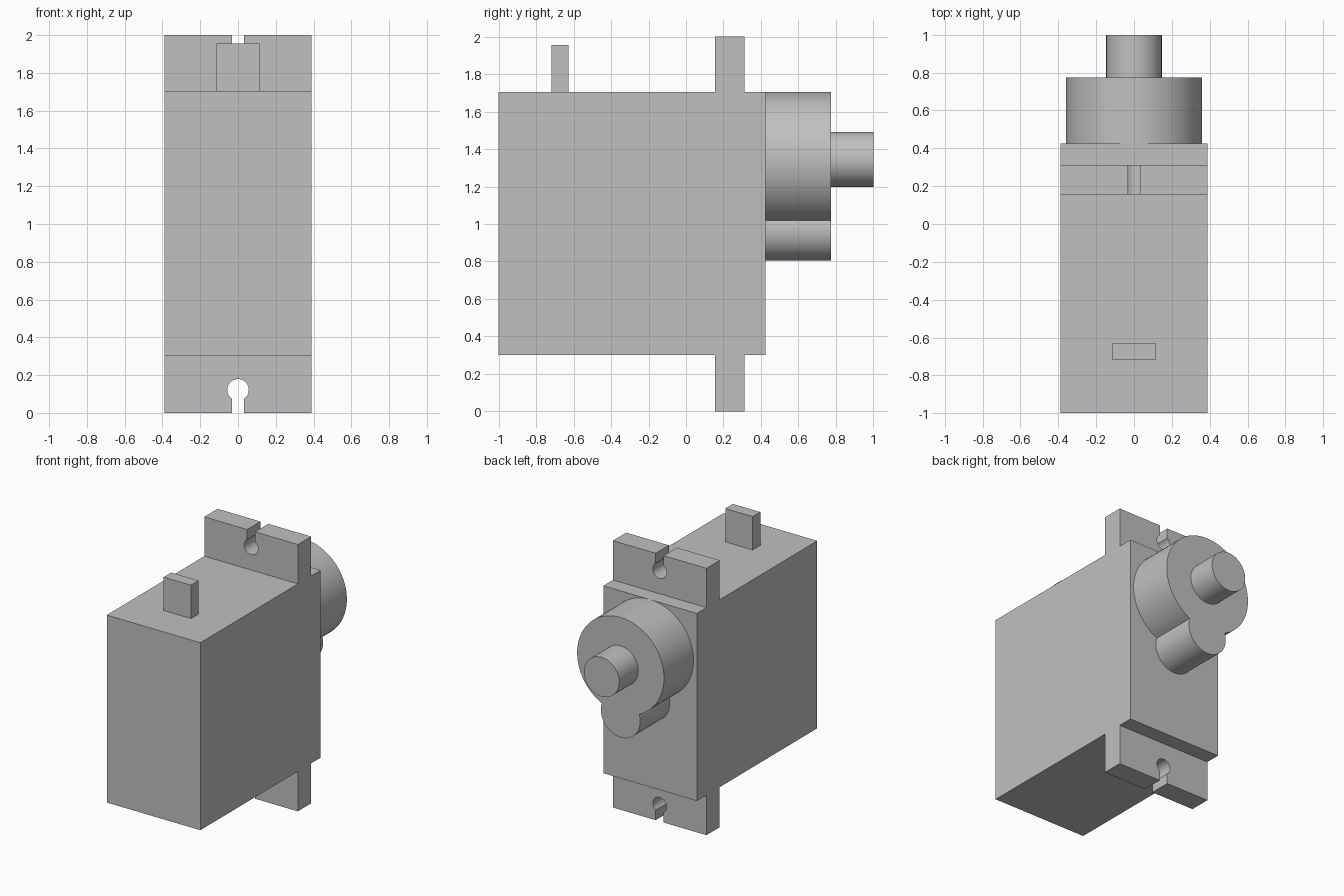
import bpy, bmesh
from math import sin, cos, asin, acos, pi, radians

cube = bpy.data.objects.get("Cube")
if cube:
    bpy.data.objects.remove(cube, do_unlink=True)

grey = bpy.data.materials.new("plain grey")
grey.use_nodes = True
colour = (0.53, 0.53, 0.53, 1)
grey.diffuse_color = colour
grey.node_tree.nodes["Principled BSDF"].inputs["Base Color"].default_value = colour


def arc(cz, r, start, end, steps):
    """Points (x, z) on a circle centred on x = 0."""
    angles = [start + (end - start) * i / steps for i in range(steps + 1)]
    return [(r * cos(a), cz + r * sin(a)) for a in angles]


def rect(half_width, z0, z1):
    return [(-half_width, z0), (half_width, z0), (half_width, z1), (-half_width, z1)]


def extrude(name, outline, y0, y1):
    """Solid made by sweeping an (x, z) outline from y0 to y1."""
    bm = bmesh.new()
    face = bm.faces.new([bm.verts.new((x, y0, z)) for x, z in outline])
    swept = bmesh.ops.extrude_face_region(bm, geom=[face])["geom"]
    verts = [v for v in swept if isinstance(v, bmesh.types.BMVert)]
    bmesh.ops.translate(bm, verts=verts, vec=(0, y1 - y0, 0))
    bmesh.ops.recalc_face_normals(bm, faces=bm.faces)
    mesh = bpy.data.meshes.new(name)
    bm.to_mesh(mesh)
    bm.free()
    mesh.materials.append(grey)
    obj = bpy.data.objects.new(name, mesh)
    bpy.context.collection.objects.link(obj)
    bpy.ops.object.select_all(action="DESELECT")
    obj.select_set(True)
    bpy.context.view_layer.objects.active = obj
    bpy.ops.object.shade_smooth_by_angle(angle=radians(30))
    return obj


HALF, BOTTOM, TOP, HEIGHT = 0.388, 0.30, 1.705, 2.0

# Case and cable stub
extrude("case", rect(HALF, BOTTOM, TOP), -1.0, 0.425)
extrude("cable_stub", rect(0.113, TOP, 1.955), -0.718, -0.628)

# Mounting ears, each with a keyhole slot open at its outer edge
slot, hole_r, hole_z = 0.033, 0.057, 0.122
a = acos(slot / hole_r)
lower = [(-HALF, 0), (-slot, 0)]
lower += arc(hole_z, hole_r, pi + a, -a, 32)
lower += [(slot, 0), (HALF, 0), (HALF, BOTTOM), (-HALF, BOTTOM)]
upper_end = HEIGHT - TOP
upper = [(x, HEIGHT - min(z, upper_end)) for x, z in lower]
extrude("lower_ear", lower, 0.155, 0.312)
extrude("upper_ear", upper, 0.155, 0.312)

# Gear housing: a large round lobe joined to a small one below
big_z, big_r, small_z, small_r = 1.345, 0.36, 0.968, 0.163
gap = big_z - small_z
drop = (gap ** 2 + big_r ** 2 - small_r ** 2) / (2 * gap)
b = asin(drop / big_r)
s = asin((gap - drop) / small_r)
housing = arc(big_z, big_r, -b, pi + b, 80)
housing += arc(small_z, small_r, -pi - s, s, 40)[1:-1]
extrude("gear_housing", housing, 0.425, 0.775)

# Output shaft
extrude("output_shaft", arc(big_z, 0.147, 0, 2 * pi, 64)[:-1], 0.775, 1.0)
